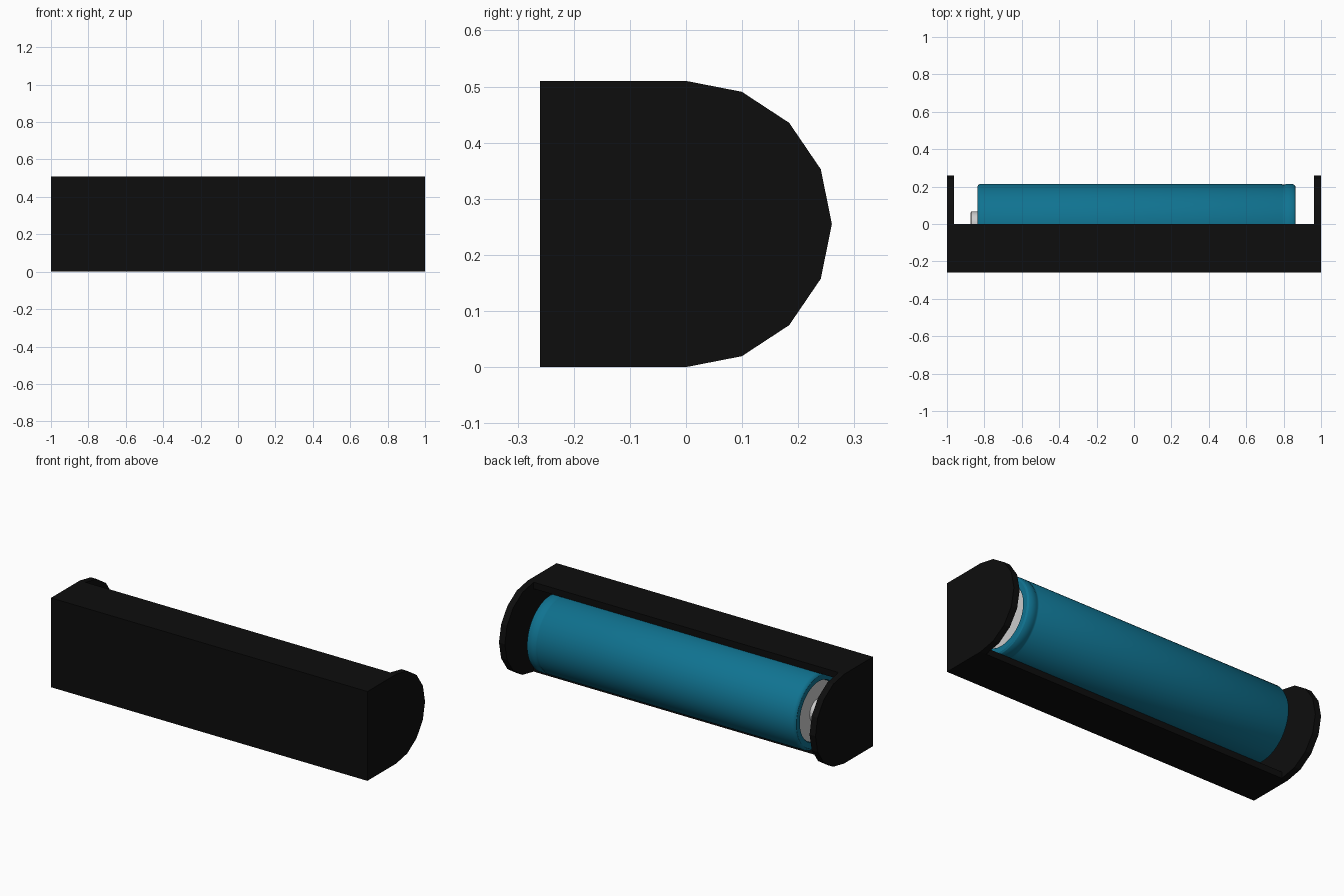
import bpy, bmesh, math

cube = bpy.data.objects.get("Cube")
if cube:
    bpy.data.objects.remove(cube)

AXIS_Z = 0.255   # height of the cell axis
WALL = 0.037     # holder wall thickness
DEPTH = 0.26


def material(name, color):
    m = bpy.data.materials.new(name)
    m.use_nodes = True
    m.diffuse_color = (*color, 1)
    bsdf = next(n for n in m.node_tree.nodes if n.type == 'BSDF_PRINCIPLED')
    bsdf.inputs["Base Color"].default_value = (*color, 1)
    return m


black = material("black plastic", (0.004, 0.004, 0.004))
teal = material("teal wrap", (0.005, 0.17, 0.28))
steel = material("light steel", (0.6, 0.6, 0.6))


def finish(name, bm, mat, smooth=False):
    bmesh.ops.recalc_face_normals(bm, faces=bm.faces)
    me = bpy.data.meshes.new(name)
    bm.to_mesh(me)
    bm.free()
    ob = bpy.data.objects.new(name, me)
    bpy.context.collection.objects.link(ob)
    me.materials.append(mat)
    if smooth:
        bpy.ops.object.select_all(action='DESELECT')
        ob.select_set(True)
        bpy.context.view_layer.objects.active = ob
        bpy.ops.object.shade_smooth_by_angle(angle=math.radians(30))
    return ob


def prism(name, section, x0, x1, mat):
    """Extrude a (y, z) outline along x."""
    bm = bmesh.new()
    face = bm.faces.new([bm.verts.new((x0, y, z)) for y, z in section])
    ext = bmesh.ops.extrude_face_region(bm, geom=[face])
    verts = [g for g in ext["geom"] if isinstance(g, bmesh.types.BMVert)]
    bmesh.ops.translate(bm, verts=verts, vec=(x1 - x0, 0, 0))
    return finish(name, bm, mat)


def lathe(name, profile, mat, steps=64):
    """Spin an (x, radius) outline around the cell axis."""
    bm = bmesh.new()
    verts = [bm.verts.new((x, 0, AXIS_Z + r)) for x, r in profile]
    edges = [bm.edges.new(pair) for pair in zip(verts, verts[1:])]
    bmesh.ops.spin(bm, geom=verts + edges, cent=(0, 0, AXIS_Z), axis=(1, 0, 0),
                   angle=math.tau, steps=steps)
    bmesh.ops.remove_doubles(bm, verts=bm.verts, dist=0.0001)
    return finish(name, bm, mat, smooth=True)


# Holder channel, open towards the back
top = 2 * AXIS_Z
prism("holder_channel",
      [(0, 0), (-DEPTH, 0), (-DEPTH, top), (0, top), (0, top - WALL),
       (WALL - DEPTH, top - WALL), (WALL - DEPTH, WALL), (0, WALL)],
      WALL - 1, 1 - WALL, black)

# Round-backed end plates
arc = [(DEPTH * math.sin(i * math.pi / 8), AXIS_Z - AXIS_Z * math.cos(i * math.pi / 8))
       for i in range(9)]
plate = [(-DEPTH, top), (-DEPTH, 0)] + arc
prism("right_end_plate", plate, 1 - WALL, 1, black)
prism("left_end_plate", plate, -1, WALL - 1, black)

# Cell wrap with rolled ends and a crimp groove
lathe("cell_wrap",
      [(-0.825, 0.165), (-0.838, 0.17), (-0.838, 0.2), (-0.832, 0.209), (-0.82, 0.215),
       (0.785, 0.215), (0.795, 0.21), (0.805, 0.21), (0.815, 0.215),
       (0.845, 0.215), (0.858, 0.209), (0.864, 0.2), (0.864, 0.17), (0.855, 0.165)], teal)

# Steel core: end discs and the raised terminal
lathe("cell_core",
      [(-0.875, 0), (-0.875, 0.06), (-0.87, 0.066), (-0.828, 0.066), (-0.828, 0.168),
       (0.858, 0.168), (0.858, 0)], steel)
